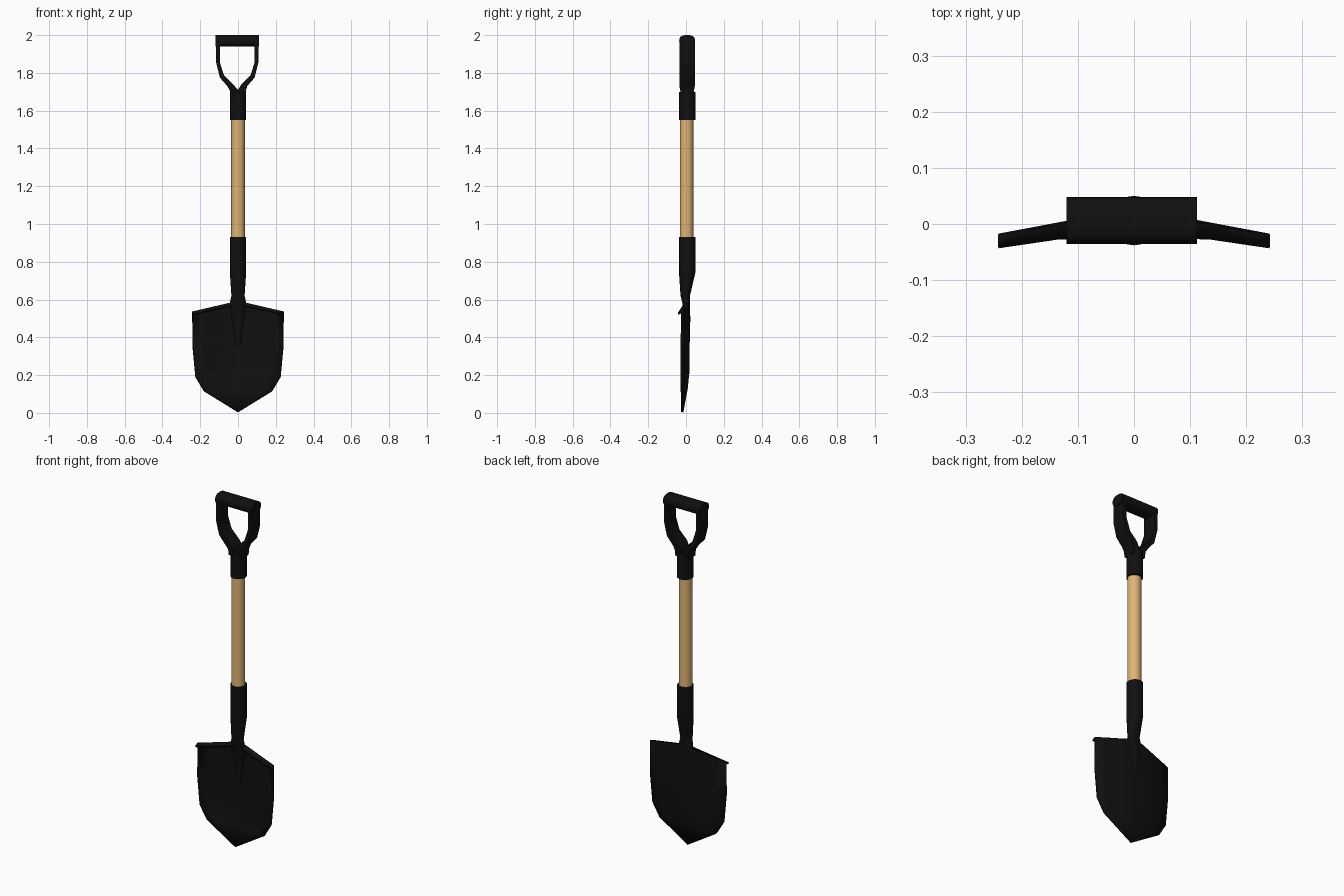
import bpy, bmesh, math

if "Cube" in bpy.data.objects:
    bpy.data.objects.remove(bpy.data.objects["Cube"])

CY = 0.006  # shaft axis offset in y
N = 24


def material(name, rgb):
    m = bpy.data.materials.new(name)
    m.diffuse_color = (*rgb, 1)
    m.use_nodes = True
    m.node_tree.nodes["Principled BSDF"].inputs["Base Color"].default_value = m.diffuse_color
    return m


black = material("black metal", (0.005, 0.005, 0.005))
wood = material("light wood", (0.74, 0.46, 0.175))


def finish(name, bm, mat, angle=35):
    bmesh.ops.remove_doubles(bm, verts=bm.verts, dist=1e-5)
    bmesh.ops.recalc_face_normals(bm, faces=bm.faces)
    me = bpy.data.meshes.new(name)
    bm.to_mesh(me)
    bm.free()
    me.materials.append(mat)
    ob = bpy.data.objects.new(name, me)
    bpy.context.collection.objects.link(ob)
    bpy.ops.object.select_all(action='DESELECT')
    ob.select_set(True)
    bpy.context.view_layer.objects.active = ob
    bpy.ops.object.shade_smooth_by_angle(angle=math.radians(angle))
    return ob


def loft(name, rings, mat):
    """Skin closed rings of points and cap both ends."""
    bm = bmesh.new()
    vs = [[bm.verts.new(p) for p in r] for r in rings]
    for a, b in zip(vs, vs[1:]):
        for i in range(len(a)):
            j = (i + 1) % len(a)
            bm.faces.new((a[i], a[j], b[j], b[i]))
    bm.faces.new(vs[0])
    bm.faces.new(vs[-1])
    return finish(name, bm, mat)


def ellipse(z, cy, rx, ry):
    return [(rx * math.cos(2 * math.pi * i / N), cy + ry * math.sin(2 * math.pi * i / N), z)
            for i in range(N)]


# Wooden shaft
loft("wooden_shaft", [ellipse(0.90, CY - 0.003, 0.036, 0.036),
                      ellipse(1.58, CY - 0.003, 0.036, 0.036)], wood)

# Lower socket running into the blade spine
sections = [(0.93, CY, 0.043, 0.044), (0.74, CY, 0.043, 0.043), (0.68, 0.001, 0.039, 0.034),
            (0.62, -0.004, 0.035, 0.025), (0.585, 0.0, 0.043, 0.02),
            (0.50, 0.009, 0.032, 0.014), (0.34, 0.011, 0.010, 0.008)]
loft("blade_socket", [ellipse(*s) for s in sections], black)

# Upper socket
loft("handle_socket", [ellipse(1.55, CY, 0.042, 0.044), ellipse(1.70, CY, 0.042, 0.044)], black)

# Grip: rounded bar along x
section = []
for i in range(N):
    a = 2 * math.pi * i / N
    c, s = math.cos(a), math.sin(a)
    section.append((CY + 0.042 * math.copysign(abs(c) ** 0.75, c),
                    1.97 + 0.03 * math.copysign(abs(s) ** 0.75, s)))
loft("grip_bar", [[(x, y, z) for y, z in section] for x in (-0.12, 0.112)], black)

# Yoke arms: broad straps, outer and inner outline (x, z)
outer = [(0.042, 1.67), (0.042, 1.705), (0.053, 1.73), (0.092, 1.775), (0.112, 1.855), (0.112, 1.975)]
inner = [(0.0, 1.67), (0.0, 1.71), (0.021, 1.738), (0.070, 1.787), (0.092, 1.855), (0.092, 1.975)]
depth = [0.03, 0.036, 0.041, 0.041, 0.041, 0.041]
for side, label in ((-1, "left"), (1, "right")):
    rings = []
    for (ox, oz), (ix, iz), d in zip(outer, inner, depth):
        shift = -0.004 if oz > 1.72 else 0
        rings.append([(side * ox + shift, CY - d, oz), (side * ox + shift, CY + d, oz),
                      (side * ix + shift, CY + d, iz), (side * ix + shift, CY - d, iz)])
    loft(label + "_yoke_arm", rings, black)

# Blade: dished sheet, rows of (half width, edge z, centre z, centre y, edge y)
rows = [(0.241, 0.524, 0.578, -0.012, -0.041),   # forward-folded foot lip
        (0.241, 0.532, 0.588, 0.012, -0.023),
        (0.240, 0.35, 0.40, 0.014, -0.023),
        (0.225, 0.19, 0.22, 0.012, -0.023),
        (0.18, 0.115, 0.13, 0.003, -0.022),
        (0.0, 0.004, 0.004, -0.020, -0.020)]
cols = [-1, -0.75, -0.46, -0.18, 0, 0.18, 0.46, 0.75, 1]
bm = bmesh.new()
grid = []
for w, ze, zc, yc, ye in rows:
    line = []
    for u in cols:
        a = abs(u)
        bend = max(0, (a - 0.18) / 0.82)
        line.append(bm.verts.new((u * w, yc + (ye - yc) * bend, zc + (ze - zc) * a)))
    grid.append(line)
for a, b in zip(grid, grid[1:]):
    for i in range(len(cols) - 1):
        bm.faces.new((a[i], a[i + 1], b[i + 1], b[i]))
blade = finish("blade", bm, black)
thick = blade.modifiers.new("thickness", 'SOLIDIFY')
thick.thickness = 0.012
thick.offset = 0
